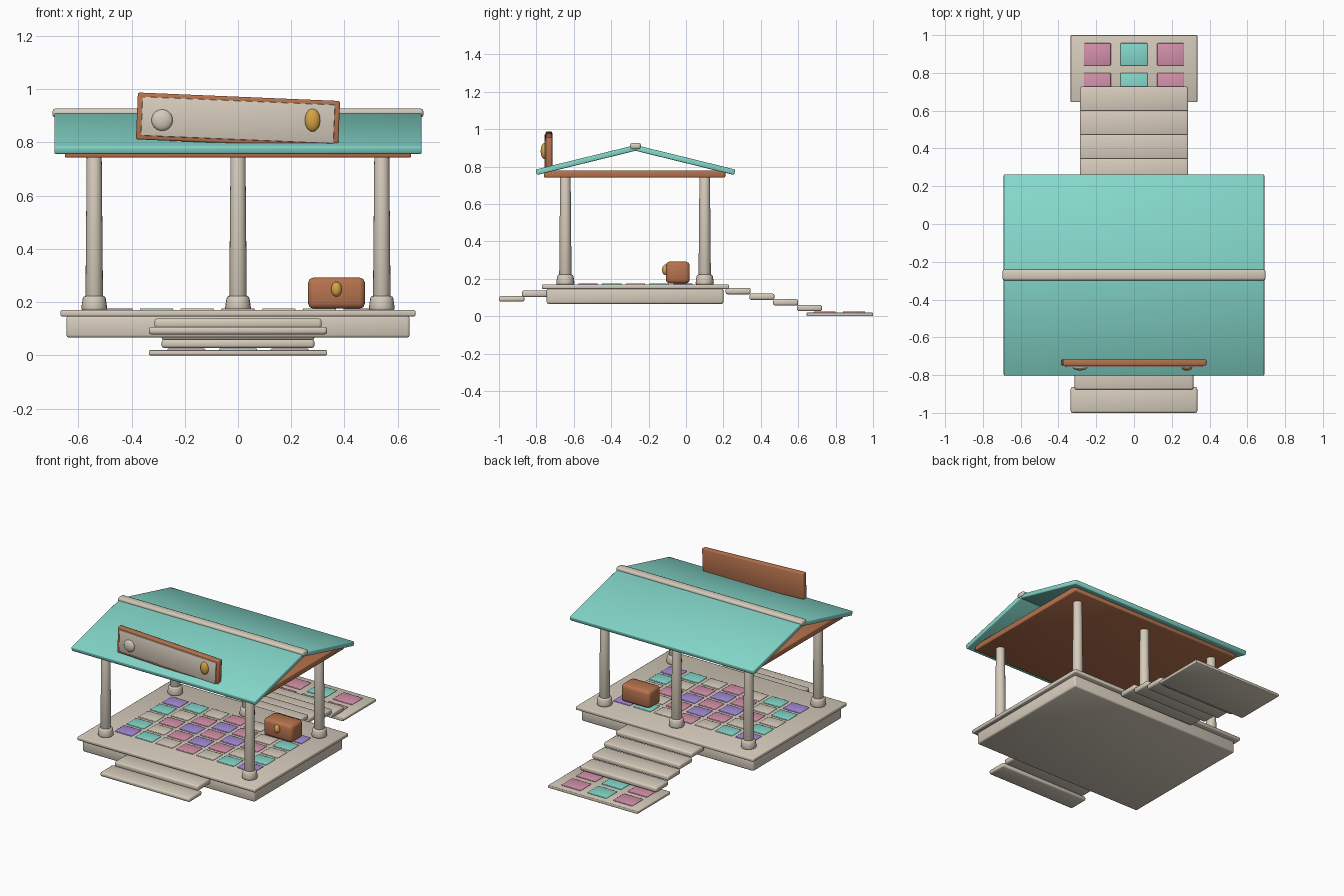
import bpy
from math import radians, atan2
from mathutils import Vector, Matrix

if "Cube" in bpy.data.objects:
    bpy.data.objects.remove(bpy.data.objects["Cube"])


def material(name, rgb):
    m = bpy.data.materials.new(name)
    m.use_nodes = True
    m.diffuse_color = (*rgb, 1)
    m.node_tree.nodes["Principled BSDF"].inputs["Base Color"].default_value = (*rgb, 1)
    return m


CREAM = material("cream stone", (0.67, 0.60, 0.50))
TEAL = material("teal", (0.23, 0.68, 0.59))
BROWN = material("brown wood", (0.47, 0.17, 0.075))
PINK = material("pink", (0.66, 0.28, 0.40))
PURPLE = material("purple", (0.37, 0.26, 0.68))
GOLD = material("gold", (0.68, 0.37, 0.06))


def finish(name, mat, bevel=0.0):
    ob = bpy.context.object
    ob.name = name
    ob.data.materials.append(mat)
    bpy.ops.object.shade_smooth()
    if bevel:
        mod = ob.modifiers.new("Bevel", "BEVEL")
        mod.width = bevel
        mod.segments = 2
    return ob


def box(name, mat, x, y, z, bevel=0.006, rot=(0, 0, 0)):
    """Box from (min, max) ranges, turned about its own centre."""
    ranges = (x, y, z)
    centre = [(a + b) / 2 for a, b in ranges]
    bpy.ops.mesh.primitive_cube_add(size=1, location=centre, rotation=rot)
    ob = bpy.context.object
    ob.data.transform(Matrix.Diagonal([b - a for a, b in ranges] + [1]))
    return finish(name, mat, bevel)


def cone(name, mat, x, y, z0, z1, r0, r1, bevel):
    bpy.ops.mesh.primitive_cone_add(vertices=20, radius1=r0, radius2=r1,
                                    depth=z1 - z0, location=(x, y, (z0 + z1) / 2))
    return finish(name, mat, bevel)


def knob(name, mat, location, radii):
    bpy.ops.mesh.primitive_uv_sphere_add(segments=20, ring_count=12, radius=1, location=location)
    bpy.context.object.data.transform(Matrix.Diagonal([*radii, 1]))
    return finish(name, mat)


def tile(name, mat, x, y, z, w, d):
    box(name, mat, (x - w / 2, x + w / 2), (y - d / 2, y + d / 2), (z - 0.008, z + 0.006), 0.004)


# Platform
MID = -0.27
box("platform_base", CREAM, (-0.645, 0.645), (-0.745, 0.2), (0.066, 0.148), 0.01)
box("platform_top", CREAM, (-0.667, 0.667), (-0.77, 0.23), (0.146, 0.17))

# Front steps
box("front_step_upper", CREAM, (-0.314, 0.314), (-0.877, -0.74), (0.102, 0.138), 0.01)
box("front_step_lower", CREAM, (-0.335, 0.335), (-1.0, -0.863), (0.078, 0.107), 0.01)

# Back stairs and landing
for i in range(4):
    y, z = 0.212 + 0.127 * i, 0.117 - 0.03 * i
    box(f"back_step_{i + 1}", CREAM, (-0.287, 0.287), (y, y + 0.134), (z, z + 0.034), 0.01)
box("landing", CREAM, (-0.335, 0.335), (0.645, 1.0), (0.0, 0.019), 0.004)
for col in (-1, 0, 1):
    for row in (0, 1):
        tile("landing_tile", PINK if col else TEAL, col * 0.194, 0.898 - row * 0.157, 0.019, 0.143, 0.118)


# Patterned floor tiles
def tile_colour(c, r):
    if abs(c) == 3 and abs(r) == 2:
        return PURPLE
    if abs(c) + abs(r) == 4:
        return TEAL
    if abs(c) + abs(r) <= 2:
        return PURPLE if (c + r) % 2 else PINK
    return CREAM


for c in range(-3, 4):
    for r in range(-2, 3):
        tile("floor_tile", tile_colour(c, r), c * 0.153, MID + r * 0.127, 0.17, 0.126, 0.104)

# Columns: two in front, three behind
for x, y in ((-0.54, -0.645), (0.54, -0.645), (-0.54, 0.1), (0, 0.1), (0.54, 0.1)):
    cone("column_foot", CREAM, x, y, 0.168, 0.223, 0.05, 0.042, 0.01)
    cone("column_shaft", CREAM, x, y, 0.21, 0.755, 0.033, 0.028, 0.004)

# Ceiling, two roof slopes and ridge
box("ceiling", BROWN, (-0.65, 0.65), (-0.76, 0.21), (0.742, 0.78))
pitch = atan2(0.13, 0.53)
for side, label in ((-1, "front"), (1, "back")):
    y = MID + side * 0.264
    box(f"{label}_roof", TEAL, (-0.69, 0.69), (y - 0.274, y + 0.274), (0.82, 0.85), 0.006,
        (-side * pitch, 0, 0))
box("ridge_cap", CREAM, (-0.697, 0.697), (MID - 0.029, MID + 0.029), (0.892, 0.927), 0.012)

# Tilted sign with two buttons
tilt = (0, radians(2.4), 0)
box("sign_board", BROWN, (-0.38, 0.38), (-0.75, -0.715), (0.795, 0.971), 0.006, tilt)
box("sign_plate", CREAM, (-0.362, 0.362), (-0.757, -0.748), (0.81, 0.956), 0.003, tilt)
knob("sign_button_right", CREAM, (-0.285, -0.757, 0.883), (0.04, 0.018, 0.04))
knob("sign_button_left", GOLD, (0.28, -0.757, 0.883), (0.029, 0.02, 0.043))

# Chest with clasp
box("chest", BROWN, (0.263, 0.477), (-0.108, 0.02), (0.175, 0.292), 0.02)
knob("chest_clasp", GOLD, (0.37, -0.11, 0.248), (0.02, 0.018, 0.028))
